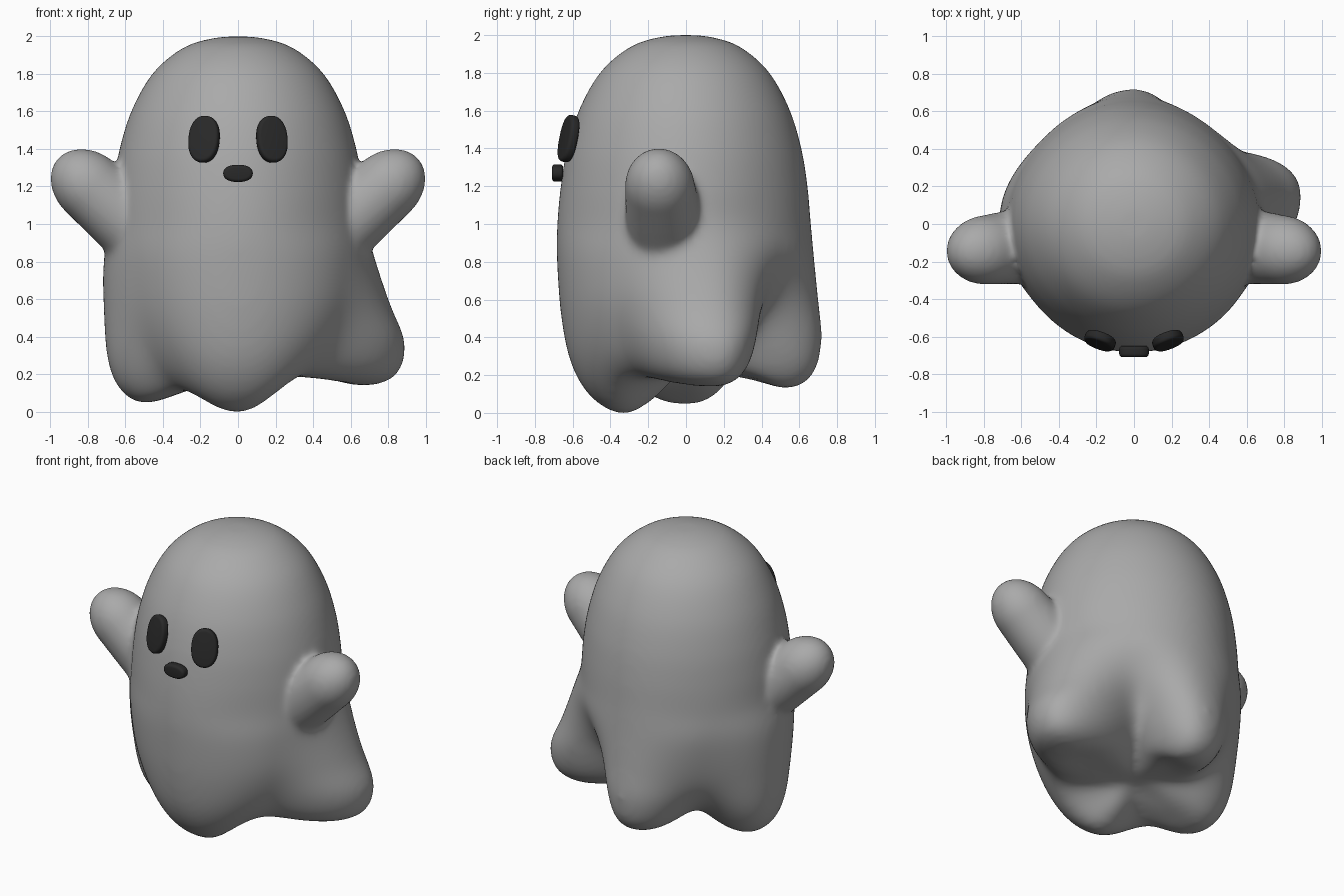
import bpy, bmesh, math
from mathutils import Vector, Matrix

if "Cube" in bpy.data.objects:
    bpy.data.objects.remove(bpy.data.objects["Cube"])


def material(name, rgb):
    m = bpy.data.materials.new(name)
    m.diffuse_color = (*rgb, 1)
    m.use_nodes = True
    m.node_tree.nodes["Principled BSDF"].inputs["Base Color"].default_value = m.diffuse_color
    return m


GREY = material("body grey", (0.4, 0.4, 0.4))
DARK = material("face dark", (0.022, 0.022, 0.022))

# Shared dome profile (radius, height), top pole downwards
DOME = [(0, 2.0), (0.145, 1.988), (0.295, 1.935), (0.445, 1.805), (0.555, 1.61),
        (0.62, 1.4), (0.653, 1.2), (0.671, 1.0)]
# Hem profiles: compass angle, lobe width (0 = fold), points
HEM = [
    (-141, 0, [(.675, .8), (.645, .54), (.58, .33), (.49, .18), (.38, .112), (.19, .15)]),
    (-90, 1.3, [(.683, .8), (.66, .5), (.605, .25), (.495, .075), (.33, -.008), (.17, .07)]),
    (-36, 0, [(.685, .82), (.675, .6), (.625, .41), (.55, .27), (.44, .195), (.23, .19)]),
    (13, 1.0, [(.735, .82), (.825, .57), (.91, .36), (.86, .19), (.68, .137), (.4, .19)]),
    (53, 0, [(.655, .83), (.59, .66), (.49, .52), (.4, .41), (.3, .33), (.16, .26)]),
    (90, 1.2, [(.68, .8), (.703, .58), (.72, .38), (.672, .2), (.53, .126), (.3, .2)]),
    (135, 0, [(.665, .8), (.625, .53), (.555, .37), (.45, .265), (.34, .21), (.18, .2)]),
    (180, 1.3, [(.717, .8), (.717, .55), (.695, .27), (.625, .11), (.5, .043), (.3, .1)]),
]


def hem_at(deg):
    """Blend the two neighbouring hem profiles."""
    ring = HEM + [(HEM[0][0] + 360, *HEM[0][1:])]
    for (a0, w0, p0), (a1, w1, p1) in zip(ring, ring[1:]):
        if a0 <= deg <= a1:
            t = (deg - a0) / (a1 - a0)
            t = t * t * (3 - 2 * t)
            t = t ** w0 if w0 else 1 - (1 - t) ** w1
            return [tuple(u + (v - u) * t for u, v in zip(a, b))
                    for a, b in zip(p0, p1)]


def spline(pts, n):
    """Smooth curve through pts, mirrored past both ends on the axis."""
    p = [Vector(q) for q in pts]
    p = [Vector((-p[1].x, p[1].y))] + p + [Vector((-p[-2].x, p[-2].y))]
    out = []
    for i in range(1, len(p) - 2):
        a, b, c, d = p[i - 1:i + 3]
        for k in range(n):
            t = k / n
            out.append(0.5 * (2 * b + (c - a) * t + (2 * a - 5 * b + 4 * c - d) * t * t
                              + (3 * b - a - 3 * c + d) * t ** 3))
    return out + [p[-2]]


bm = bmesh.new()

# Draped body
SEG = 144
UNDER = .21
cols = []
for j in range(SEG):
    deg = HEM[0][0] + 360 * j / SEG
    a = math.radians(deg)
    k = 1 - 0.015 * math.sin(a) + 0.018 * math.cos(a) ** 2
    square = 0.025 * math.sin(2 * a) ** 2
    dome = [(r * k * (1 - square * (2 - z)), z) for r, z in DOME]
    pts = spline(dome + hem_at(deg) + [(0, UNDER)], 6)
    cols.append([bm.verts.new((q.x * math.cos(a), q.x * math.sin(a), q.y))
                 for q in pts[1:-1]])
top, under = bm.verts.new((0, 0, 2)), bm.verts.new((0, 0, UNDER))
for j in range(SEG):
    c, d = cols[j], cols[(j + 1) % SEG]
    bm.faces.new((top, c[0], d[0]))
    bm.faces.new((under, d[-1], c[-1]))
    for i in range(len(c) - 1):
        bm.faces.new((c[i], c[i + 1], d[i + 1], d[i]))

# Raised arms: tapered capsules with an egg-shaped tip
for s in (-1, 1):
    base, tip = Vector((s * .55, -.113, .99)), Vector((s * .784, -.138, 1.192))
    rot = (tip - base).to_track_quat('Z', 'Y')
    for v in bmesh.ops.create_uvsphere(bm, u_segments=40, v_segments=24, radius=1)["verts"]:
        c, r, l = (tip, .186, .238) if v.co.z > -.01 else (base, .21, .21)
        v.co = c + rot @ Vector((v.co.x * r, v.co.y * r, v.co.z * l))
bmesh.ops.recalc_face_normals(bm, faces=bm.faces)

me = bpy.data.meshes.new("ghost_body")
bm.to_mesh(me)
bm.free()
body = bpy.data.objects.new("ghost_body", me)
bpy.context.collection.objects.link(body)
bpy.context.view_layer.objects.active = body
body.select_set(True)

# Fuse arms into the body with a soft fillet
rm = body.modifiers.new("fuse", 'REMESH')
rm.mode = 'VOXEL'
rm.voxel_size = 0.018
bpy.ops.object.modifier_apply(modifier="fuse")
sm = body.modifiers.new("soften", 'SMOOTH')
sm.factor, sm.iterations = 0.5, 14
bpy.ops.object.modifier_apply(modifier="soften")

# Extra softening of the hem only
hem = body.vertex_groups.new(name="hem")
for v in body.data.vertices:
    w = min(1, max(0, (.95 - v.co.z) / .25))
    if w > 0:
        hem.add([v.index], w, 'REPLACE')
sm = body.modifiers.new("soften_hem", 'SMOOTH')
sm.factor, sm.iterations, sm.vertex_group = 0.5, 32, "hem"
bpy.ops.object.modifier_apply(modifier="soften_hem")

body.data.materials.clear()
body.data.materials.append(GREY)
for p in body.data.polygons:
    p.use_smooth = True
    p.material_index = 0


def pad(name, centre, normal, w, h, depth):
    """Oval pad with rounded rims facing along normal."""
    b = bmesh.new()
    bmesh.ops.create_cone(b, cap_ends=True, segments=48, radius1=1, radius2=1, depth=1)
    z = Vector(normal).normalized()
    x = Vector((0, 0, 1)).cross(z).normalized()
    y = z.cross(x)
    rot = Matrix((x, y, z)).transposed()
    for v in b.verts:
        cx, cy = (math.copysign(abs(q) ** .88, q) for q in v.co.xy)
        v.co = Vector((cx * w, cy * h, v.co.z * depth))
    rims = [e for e in b.edges if abs(e.verts[0].co.z - e.verts[1].co.z) < 1e-5]
    bmesh.ops.bevel(b, geom=rims, offset=.018, segments=4, profile=.5, affect='EDGES')
    for v in b.verts:
        v.co = Vector(centre) + rot @ v.co
    for f in b.faces:
        f.smooth = True
    m = bpy.data.meshes.new(name)
    b.to_mesh(m)
    b.free()
    m.materials.append(DARK)
    o = bpy.data.objects.new(name, m)
    bpy.context.collection.objects.link(o)


# Face
pad("left_eye", (-.181, -.622, 1.452), (-.34, -.91, .2), .085, .126, .052)
pad("right_eye", (.181, -.622, 1.452), (.34, -.91, .2), .085, .126, .052)
pad("mouth", (0, -.68, 1.27), (0, -1, 0), .079, .046, .06)
